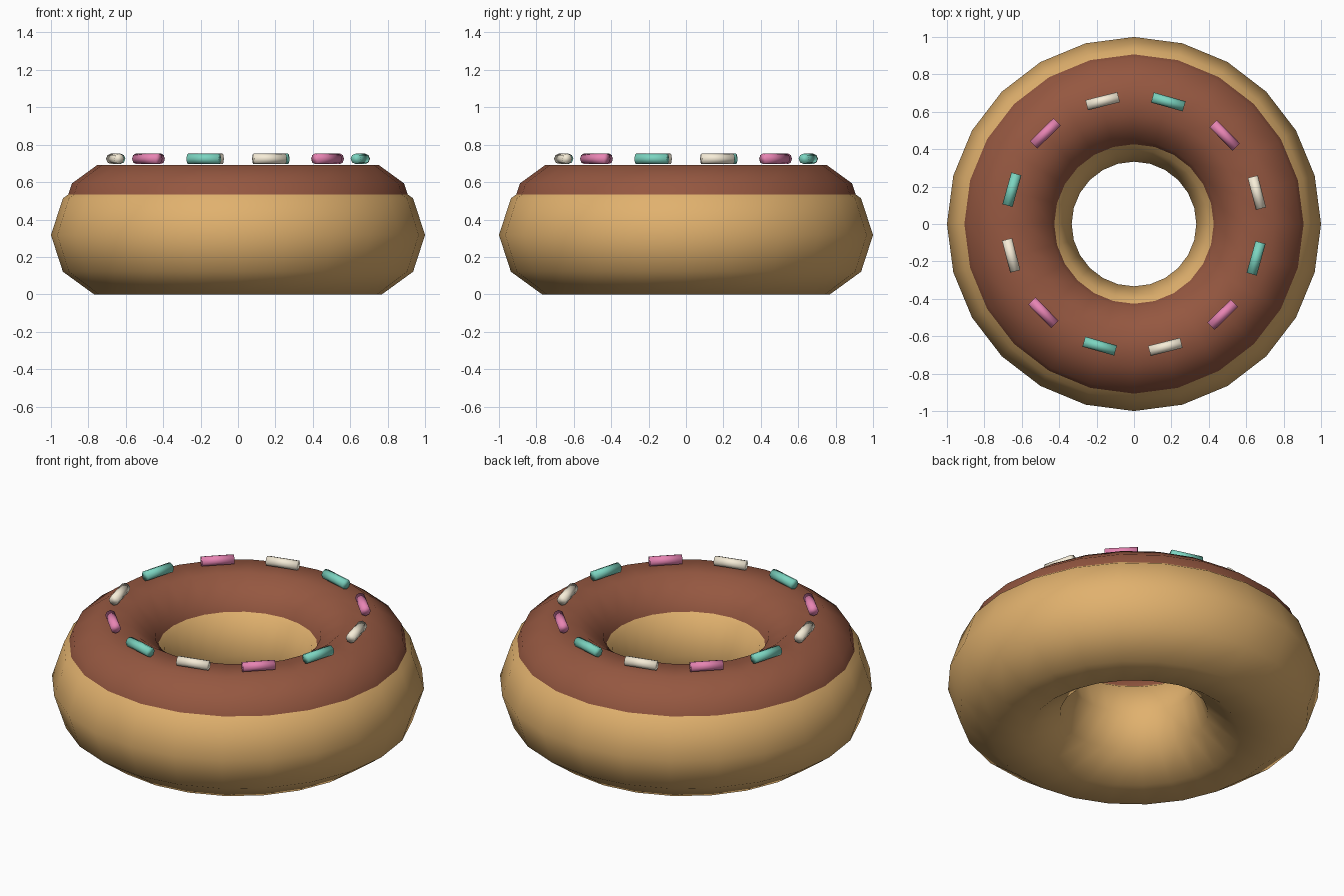
import bpy
import math

if "Cube" in bpy.data.objects:
    bpy.data.objects.remove(bpy.data.objects["Cube"])

R = 2 / 3                                   # ring radius shared by dough and icing
DOUGH_R, ICING_R = 1 / 3, 0.2733
DOUGH_Z = DOUGH_R * math.sin(math.radians(72))   # lower flat of the 10-sided tube rests on z = 0


def material(name, rgb):
    m = bpy.data.materials.new(name)
    m.diffuse_color = (*rgb, 1)
    m.use_nodes = True
    m.node_tree.nodes["Principled BSDF"].inputs["Base Color"].default_value = m.diffuse_color
    return m


def ring(name, tube, z, mat):
    bpy.ops.mesh.primitive_torus_add(major_segments=24, minor_segments=10,
                                     major_radius=R, minor_radius=tube, location=(0, 0, z))
    ob = bpy.context.object
    ob.name = name
    ob.data.materials.append(mat)
    bpy.ops.object.shade_smooth()


# Dough, with a slimmer icing ring sunk into its top
ring("dough", DOUGH_R, DOUGH_Z, material("dough", (0.75, 0.44, 0.155)))
ring("icing", ICING_R, 0.4325, material("icing", (0.30, 0.096, 0.052)))

# Twelve soft-shaded sprinkles lying along the ring, in three repeating colours
colours = [material("cream", (0.92, 0.84, 0.68)),
           material("pink", (0.80, 0.23, 0.45)),
           material("teal", (0.20, 0.66, 0.53))]
for i in range(12):
    a = 0.25 + i * math.tau / 12
    bpy.ops.mesh.primitive_cylinder_add(
        vertices=8, radius=0.028, depth=0.176,
        location=(0.678 * math.cos(a), 0.678 * math.sin(a), 0.7245),
        rotation=(math.pi / 2, 0, a))
    ob = bpy.context.object
    ob.name = f"sprinkle_{i + 1}"
    ob.data.materials.append(colours[i % 3])
    bpy.ops.object.shade_smooth()
